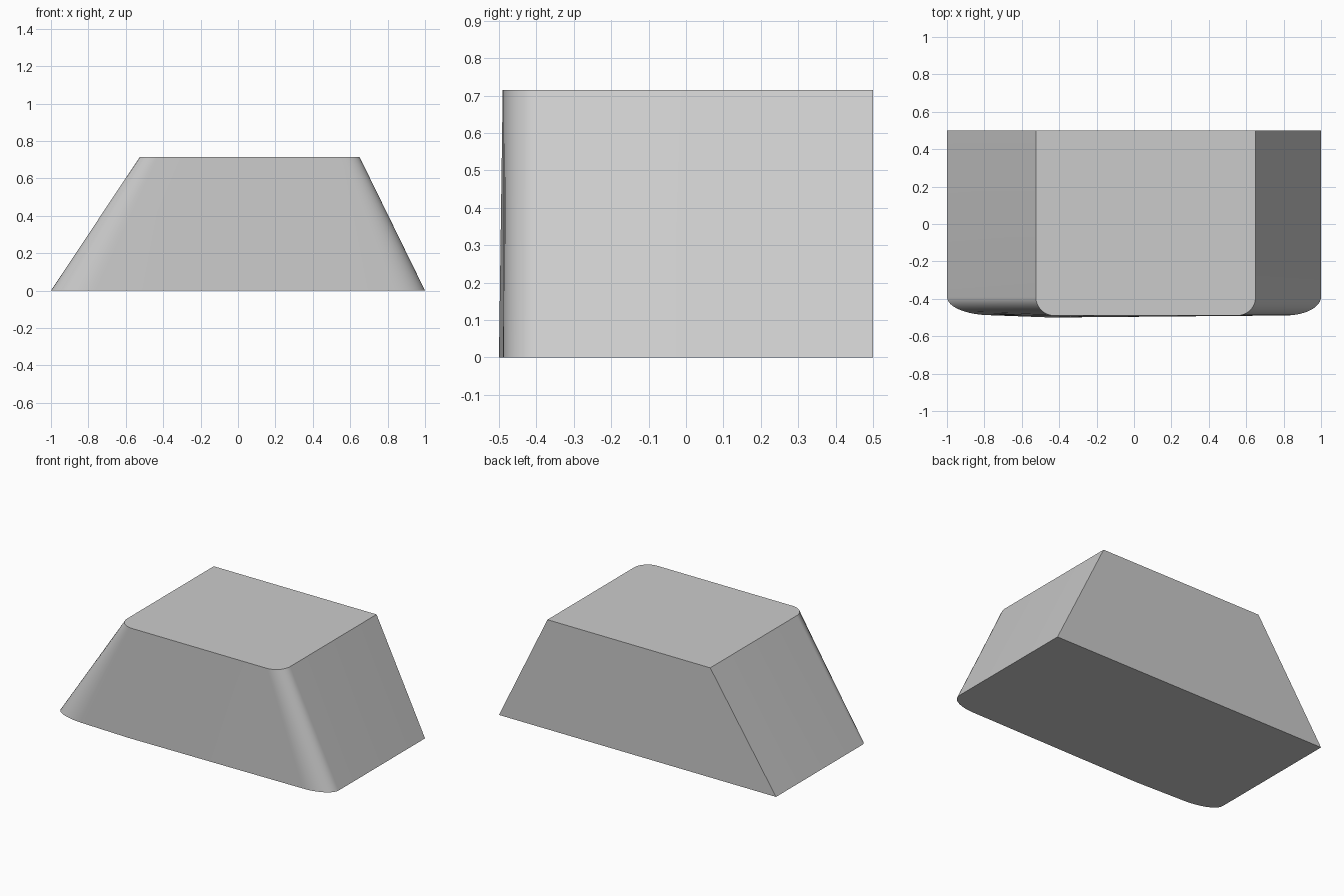
import bpy
import bmesh
from math import sin, cos, pi, radians

cube = bpy.data.objects.get("Cube")
if cube:
    bpy.data.objects.remove(cube, do_unlink=True)

STEPS = 12
BACK = 0.5


def outline(left, right, side_y, left_corner, right_corner, front_mid):
    """Plan outline: square back corners, elliptical front corners."""
    pts = [(left, BACK)]
    cx, cy = left_corner
    for i in range(STEPS + 1):
        a = pi / 2 * i / STEPS
        pts.append((cx - (cx - left) * cos(a), side_y - (side_y - cy) * sin(a)))
    pts.append(front_mid)
    cx, cy = right_corner
    for i in range(STEPS + 1):
        a = pi / 2 * i / STEPS
        pts.append((cx + (right - cx) * sin(a), side_y - (side_y - cy) * cos(a)))
    pts.append((right, BACK))
    return pts


# Wide base and narrower, offset top
base = outline(-1.0, 1.0, -0.39, (-0.76, -0.488), (0.81, -0.489), (-0.44, -0.5))
top = outline(-0.525, 0.65, -0.39, (-0.425, -0.49), (0.55, -0.49), (-0.2, -0.49))

# Loft the two outlines into a closed block
bm = bmesh.new()
low = [bm.verts.new((x, y, 0)) for x, y in base]
high = [bm.verts.new((x, y, 0.715)) for x, y in top]
bm.faces.new(low[::-1])
bm.faces.new(high)
n = len(low)
for i in range(n):
    j = (i + 1) % n
    bm.faces.new((low[i], low[j], high[j], high[i]))
bmesh.ops.recalc_face_normals(bm, faces=bm.faces)

mesh = bpy.data.meshes.new("tapered_block")
bm.to_mesh(mesh)
bm.free()
block = bpy.data.objects.new("tapered_block", mesh)
bpy.context.collection.objects.link(block)

# Plain grey
grey = bpy.data.materials.new("light_grey")
grey.use_nodes = True
colour = (0.6, 0.6, 0.6, 1)
grey.diffuse_color = colour
grey.node_tree.nodes["Principled BSDF"].inputs["Base Color"].default_value = colour
mesh.materials.append(grey)

# Smooth the rounded corners, keep the other edges sharp
bpy.ops.object.select_all(action='DESELECT')
block.select_set(True)
bpy.context.view_layer.objects.active = block
bpy.ops.object.shade_smooth_by_angle(angle=radians(30))
